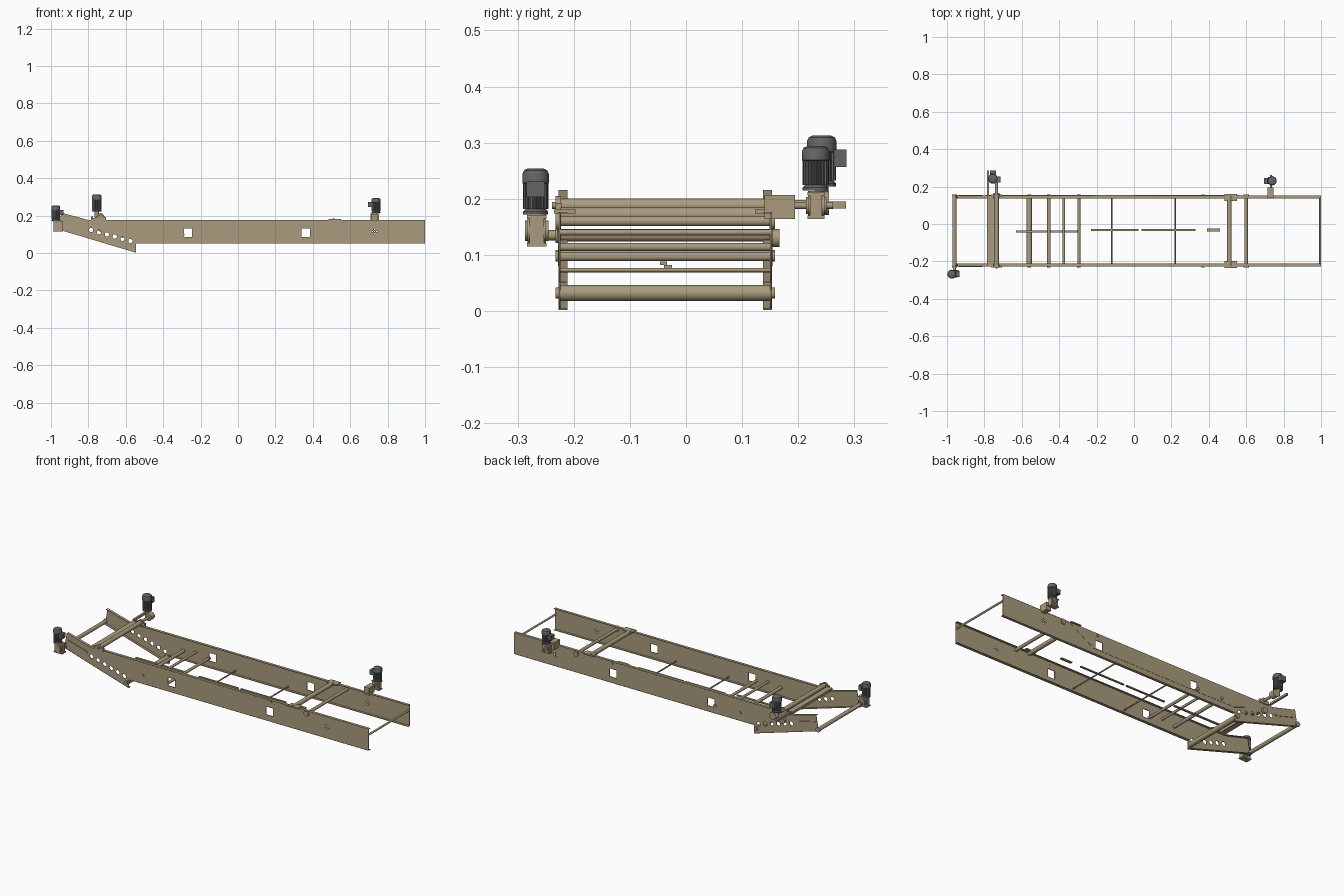
import bpy, math
from mathutils import Vector

if "Cube" in bpy.data.objects:
    bpy.data.objects.remove(bpy.data.objects["Cube"])

def mat(name, c):
    m = bpy.data.materials.new(name)
    m.diffuse_color = (*c, 1)
    m.use_nodes = True
    m.node_tree.nodes["Principled BSDF"].inputs["Base Color"].default_value = m.diffuse_color
    return m

TAN = mat("tan_steel", (0.40, 0.33, 0.21))
GREY = mat("motor_grey", (0.13, 0.13, 0.14))
YC, Y0, Y1 = -0.037, -0.227, 0.153      # frame centre, outer faces

def finish(ob, name, m, smooth=False):
    ob.name = name
    ob.data.materials.clear()
    ob.data.materials.append(m)
    if smooth:
        bpy.ops.object.shade_smooth_by_angle(angle=math.radians(35))
    return ob

def box(name, x, y, z, m=TAN):
    bpy.ops.mesh.primitive_cube_add(size=1, location=[(a[0] + a[1]) / 2 for a in (x, y, z)])
    ob = bpy.context.object
    ob.scale = [a[1] - a[0] for a in (x, y, z)]
    return finish(ob, name, m)

def rod(name, a, b, r, m=TAN, n=24):
    a, b = Vector(a), Vector(b)
    bpy.ops.mesh.primitive_cylinder_add(vertices=n, radius=r, depth=(b - a).length, location=(a + b) / 2)
    ob = bpy.context.object
    ob.rotation_euler = (b - a).to_track_quat('Z', 'Y').to_euler()
    return finish(ob, name, m, True)

def circle(x, z, r, n=20):
    return [(x + r * math.cos(i * math.tau / n), z + r * math.sin(i * math.tau / n)) for i in range(n)]

def rect(x0, x1, z0, z1):
    return [(x0, z0), (x1, z0), (x1, z1), (x0, z1)]

def plate(name, loops, y, t):
    """Sheet in the xz plane; first loop is the outline, the rest are holes."""
    cu = bpy.data.curves.new(name, 'CURVE')
    cu.dimensions, cu.fill_mode, cu.extrude = '2D', 'BOTH', t / 2
    for lp in loops:
        s = cu.splines.new('POLY')
        s.points.add(len(lp) - 1)
        for p, (x, z) in zip(s.points, lp):
            p.co = (x, z, 0, 1)
        s.use_cyclic_u = True
    ob = bpy.data.objects.new(name, cu)
    bpy.context.collection.objects.link(ob)
    ob.location, ob.rotation_euler = (0, y, 0), (math.pi / 2, 0, 0)
    bpy.ops.object.select_all(action='DESELECT')
    ob.select_set(True)
    bpy.context.view_layer.objects.active = ob
    bpy.ops.object.convert(target='MESH')
    return finish(bpy.context.object, name, TAN)

def lathe(name, prof, loc, m, n=32, fin=0.0):
    """Revolve (r, z) rings; fin > 0 pushes alternate pairs of columns inward."""
    vs, fs = [], []
    for r, z in prof:
        for i in range(n):
            k = r * (1 - fin if i % 4 > 1 else 1)
            vs.append((k * math.cos(i * math.tau / n), k * math.sin(i * math.tau / n), z))
    for j in range(len(prof) - 1):
        for i in range(n):
            i2 = (i + 1) % n
            fs.append((j * n + i, j * n + i2, (j + 1) * n + i2, (j + 1) * n + i))
    fs += [tuple(reversed(range(n))), tuple(range((len(prof) - 1) * n, len(prof) * n))]
    me = bpy.data.meshes.new(name)
    me.from_pydata(vs, [], fs)
    ob = bpy.data.objects.new(name, me)
    bpy.context.collection.objects.link(ob)
    ob.location = loc
    bpy.ops.object.select_all(action='DESELECT')
    ob.select_set(True)
    bpy.context.view_layer.objects.active = ob
    return finish(ob, name, m, fin == 0)

# Side frames: main web, perforated tail web, stiffener sheet and inward flanges
hole_row = [circle(-0.785 + 0.042 * i, 0.123 - 0.0118 * i, 0.0115) for i in range(6)]
windows = [rect(-0.29, -0.246, 0.085, 0.132), rect(0.34, 0.384, 0.085, 0.132)]
bolt_holes = [circle(0.73 + dx, 0.115 + dz, 0.004, 10)
              for dx, dz in ((0, 0), (.012, 0), (-.012, 0), (0, .012), (0, -.012))]
main_out = [(-0.545, 0.052), (1, 0.052), (1, 0.175), (-0.8, 0.175), (-0.545, 0.08)]
tail_out = [(-0.96, 0.127), (-0.545, 0.003), (-0.545, 0.08), (-0.8, 0.175), (-0.945, 0.214)]
sheet_out = [(-0.54, 0.08), (0.4, 0.08), (0.56, 0.174), (-0.79, 0.174)]
flanges = [((-0.8, 0.175), (1, 0.175)), ((-0.545, 0.052), (1, 0.052)),
           ((-0.96, 0.127), (-0.545, 0.003)), ((-0.945, 0.214), (-0.8, 0.175))]
for side, y, d in (("front", Y0, 1), ("back", Y1, -1)):
    plate(side + "_main_web", [main_out] + windows + bolt_holes, y + d * 0.002, 0.003)
    plate(side + "_tail_web", [tail_out] + hole_row, y + d * 0.002, 0.003)
    plate(side + "_stiffener", [sheet_out] + windows, y, 0.0015)
    for (xa, za), (xb, zb) in flanges:
        L, ang = math.hypot(xb - xa, zb - za), math.atan2(zb - za, xb - xa)
        f = box(side + "_flange", (-L / 2, L / 2), (-0.008, 0.008), (-0.0015, 0.0015))
        f.location = ((xa + xb) / 2, y + d * 0.008, (za + zb) / 2)
        f.rotation_euler = (0, -ang, 0)
    # arm slot rib on the tail
    rib = box(side + "_arm_rib", (-0.065, 0.065), (-0.002, 0.002), (-0.006, 0.006))
    rib.location, rib.rotation_euler = (-0.875, y - d * 0.001, 0.155), (0, math.radians(16), 0)
    # bearing housings and shaft ends
    for x, z, r in ((-0.96, 0.135, .014), (-0.735, 0.188, .017), (-0.56, 0.032, .01), (-0.455, 0.1, .009),
                    (-0.295, 0.097, .009), (0.37, 0.165, .008), (0.6, 0.16, .015)):
        rod(side + "_bearing", (x, y + d * 0.004, z), (x, y - d * 0.006, z), r)
    # pillow blocks on the top edge
    box(side + "_pillow_block", (0.485, 0.55), (y - d * .008, y + d * .03) if d > 0 else (y - .03, y + .008), (0.174, 0.181))
    box(side + "_tail_block", (-0.765, -0.705), (y - .006, y + .006), (0.172, 0.192))

# Cross rollers and tie bars
for name, x, z, r in (("tail_roller", -0.96, 0.135, .011), ("drive_roller", -0.735, 0.188, .0125),
                      ("lower_roller", -0.56, 0.032, .0145), ("guide_roller_a", -0.455, 0.1, .0095),
                      ("guide_roller_b", -0.375, 0.114, .007), ("guide_roller_c", -0.295, 0.097, .008),
                      ("tie_bar_a", -0.12, 0.073, .004), ("tie_bar_b", 0.22, 0.073, .004),
                      ("head_roller", 0.51, 0.172, .0125), ("snub_roller", 0.6, 0.16, .009),
                      ("end_bar", 0.995, 0.14, .0055)):
    rod(name, (x, Y0 + .003, z), (x, Y1 - .003, z), r)
box("tail_cross_beam", (-0.785, -0.752), (Y0, Y1), (0.172, 0.186))
rod("drive_shaft", (-0.735, Y0 - .012, 0.188), (-0.735, Y1 + .02, 0.188), 0.006)

# Thin centre rails lying on the tie bars
for xa, xb, w, z in ((-0.63, -0.30, .012, .085), (-0.23, 0.025, .01, .079),
                     (0.04, 0.33, .01, .079), (0.39, 0.46, .014, .079)):
    yy = -0.04 if xa < -.5 else -0.032
    box("centre_rail", (xa, xb), (yy - w / 2, yy + w / 2), (z - .003, z + .003))

# Geared motors: finned barrel, fan cowl, flange, terminal box
def motor(tag, x, y, z0, z1, r, term):
    h = z1 - z0
    lathe(tag + "_flange", [(r * .95, 0), (r * .95, h * .06), (r * .7, h * .14)], (x, y, z0), GREY)
    lathe(tag + "_finned_barrel", [(r * .96, h * .12), (r * .96, h * .68)], (x, y, z0), GREY, 80, .1)
    lathe(tag + "_fan_cowl", [(r * .9, h * .66), (r, h * .68), (r, h * .88), (r * .88, h * .96),
                              (r * .6, h), (r * .2, h)], (x, y, z0), GREY)
    tx, ty = x + term[0] * r * 1.25, y + term[1] * r * 1.25
    a, b = (.011, .016) if term[0] else (.016, .011)
    box(tag + "_terminal_box", (tx - a, tx + a), (ty - b, ty + b), (z0 + h * .38, z0 + h * .72), GREY)

def gearbox(tag, x, y, z, w, d, h):
    box(tag + "_case", (x - w / 2, x + w / 2), (y - d * .3, y + d * .3), (z - h / 2, z + h / 2))
    rod(tag + "_hub", (x, y - d / 2, z), (x, y + d / 2, z), h * .36)
    for s in (-1, 1):
        rod(tag + "_cover", (x, y + s * d * .28, z), (x, y + s * d * .4, z), h * .47)
        box(tag + "_foot", (x - w * .55, x + w * .55), (y - d * .42, y + d * .42),
            (z + s * h / 2 - .003, z + s * h / 2 + .003))
    rod(tag + "_neck", (x, y, z + h * .4), (x, y, z + h * .62), d * .4)

motor("tail_motor", -0.974, -0.268, 0.172, 0.254, 0.0235, (1, 0))
gearbox("tail_gearbox", -0.962, -0.266, 0.143, 0.05, 0.042, 0.05)
rod("tail_motor_shaft", (-0.96, -0.266, 0.135), (-0.96, Y0, 0.135), 0.009)

motor("drive_motor", -0.755, 0.242, 0.222, 0.313, 0.0265, (0, 1))
rod("drive_motor_spindle", (-0.755, 0.242, 0.19), (-0.755, 0.242, 0.224), 0.012)
rod("drive_gear_wheel", (-0.735, 0.222, 0.192), (-0.735, 0.255, 0.192), 0.021)
rod("drive_coupling", (-0.735, Y1, 0.19), (-0.735, 0.225, 0.19), 0.008)
box("drive_torque_arm", (-0.787, -0.776), (Y1, 0.285), (0.183, 0.195))
rod("drive_lower_bearing", (-0.735, Y1, 0.13), (-0.735, Y1 + .014, 0.13), 0.016)

motor("head_motor", 0.738, 0.231, 0.215, 0.294, 0.0245, (-1, 0))
gearbox("head_gearbox", 0.732, 0.232, 0.188, 0.045, 0.036, 0.042)
box("head_bracket", (0.715, 0.745), (Y1 - .013, 0.194), (0.164, 0.207))
rod("head_gearbox_shaft", (0.732, 0.19, 0.188), (0.732, 0.262, 0.188), 0.006)
